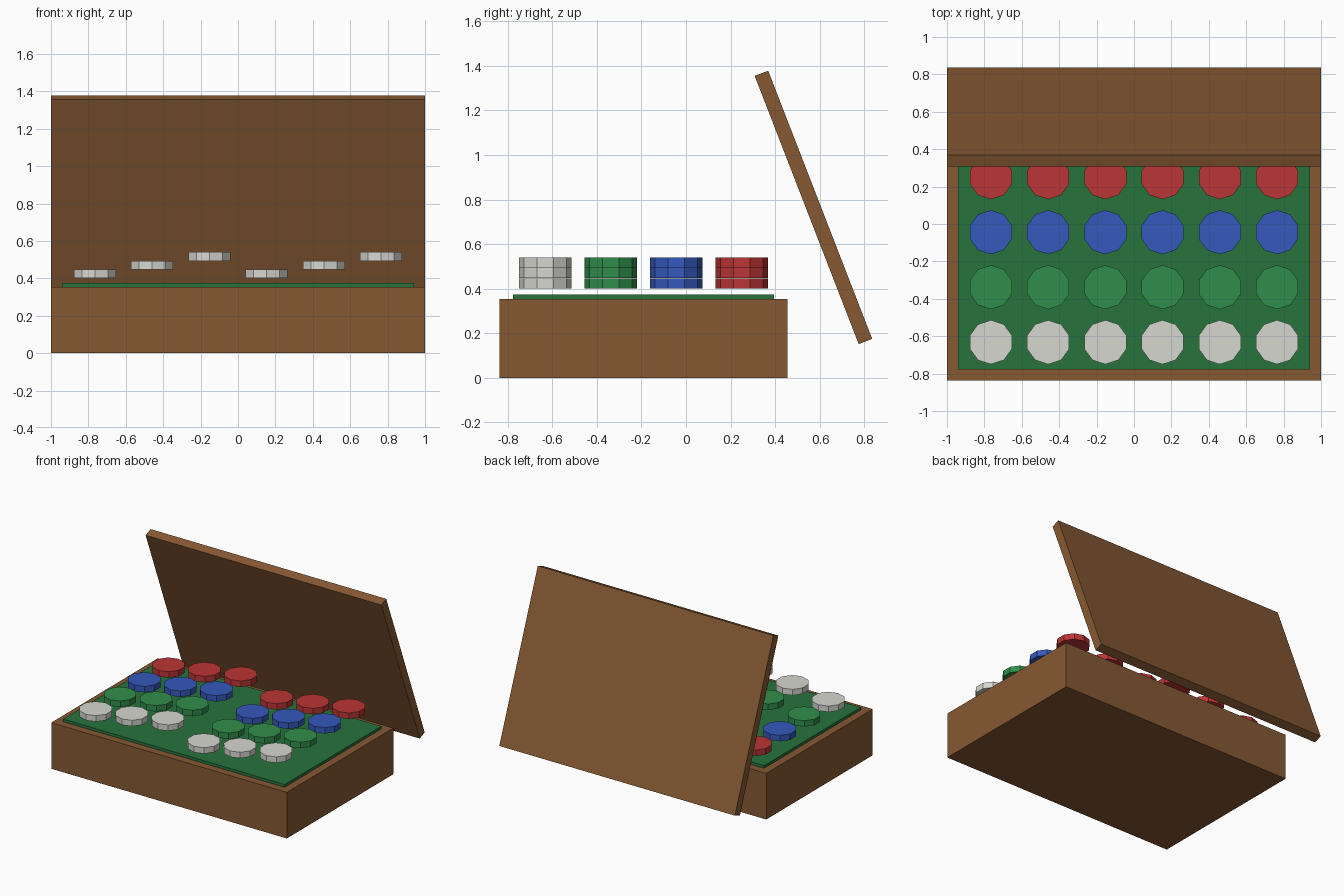
import bpy
from math import radians

if "Cube" in bpy.data.objects:
    bpy.data.objects.remove(bpy.data.objects["Cube"])


def material(name, rgb):
    m = bpy.data.materials.new(name)
    m.diffuse_color = (*rgb, 1)
    m.use_nodes = True
    m.node_tree.nodes["Principled BSDF"].inputs["Base Color"].default_value = m.diffuse_color
    return m


wood = material("wood", (0.24, 0.10, 0.033))
felt = material("felt", (0.02, 0.17, 0.045))
chip_colours = {
    "white": material("white", (0.68, 0.68, 0.64)),
    "green": material("green", (0.03, 0.27, 0.07)),
    "blue": material("blue", (0.035, 0.10, 0.50)),
    "red": material("red", (0.50, 0.035, 0.035)),
}


def box(name, centre, size, mat, tilt=0):
    bpy.ops.mesh.primitive_cube_add(size=1, location=centre, rotation=(radians(tilt), 0, 0))
    ob = bpy.context.object
    ob.name = name
    ob.scale = size
    ob.data.materials.append(mat)
    return ob


# Wooden case with felt tray on top
DEPTH = 1.291
box("case", (0, -0.1905, 0.177), (2, DEPTH, 0.354), wood)
box("felt_tray", (0, -0.1905, 0.3645), (1.88, 1.173, 0.021), felt)

# Open lid leaning over the back
box("lid", (0, 0.572, 0.765), (2, 0.065, DEPTH), wood, tilt=21.2)

# Ten-sided chips: one colour per row, heights stepping up in threes
CHIP_H = 0.046
for row, (colour, mat) in enumerate(chip_colours.items()):
    for col in range(6):
        x = (col - 2.5) * 0.306
        y = -0.632 + row * 0.294
        z = 0.401 + (col % 3) * 0.0465 + CHIP_H / 2
        bpy.ops.mesh.primitive_cylinder_add(vertices=10, radius=0.118, depth=CHIP_H,
                                            location=(x, y, z))
        chip = bpy.context.object
        chip.name = f"{colour}_chip_{col + 1}"
        chip.data.materials.append(mat)
